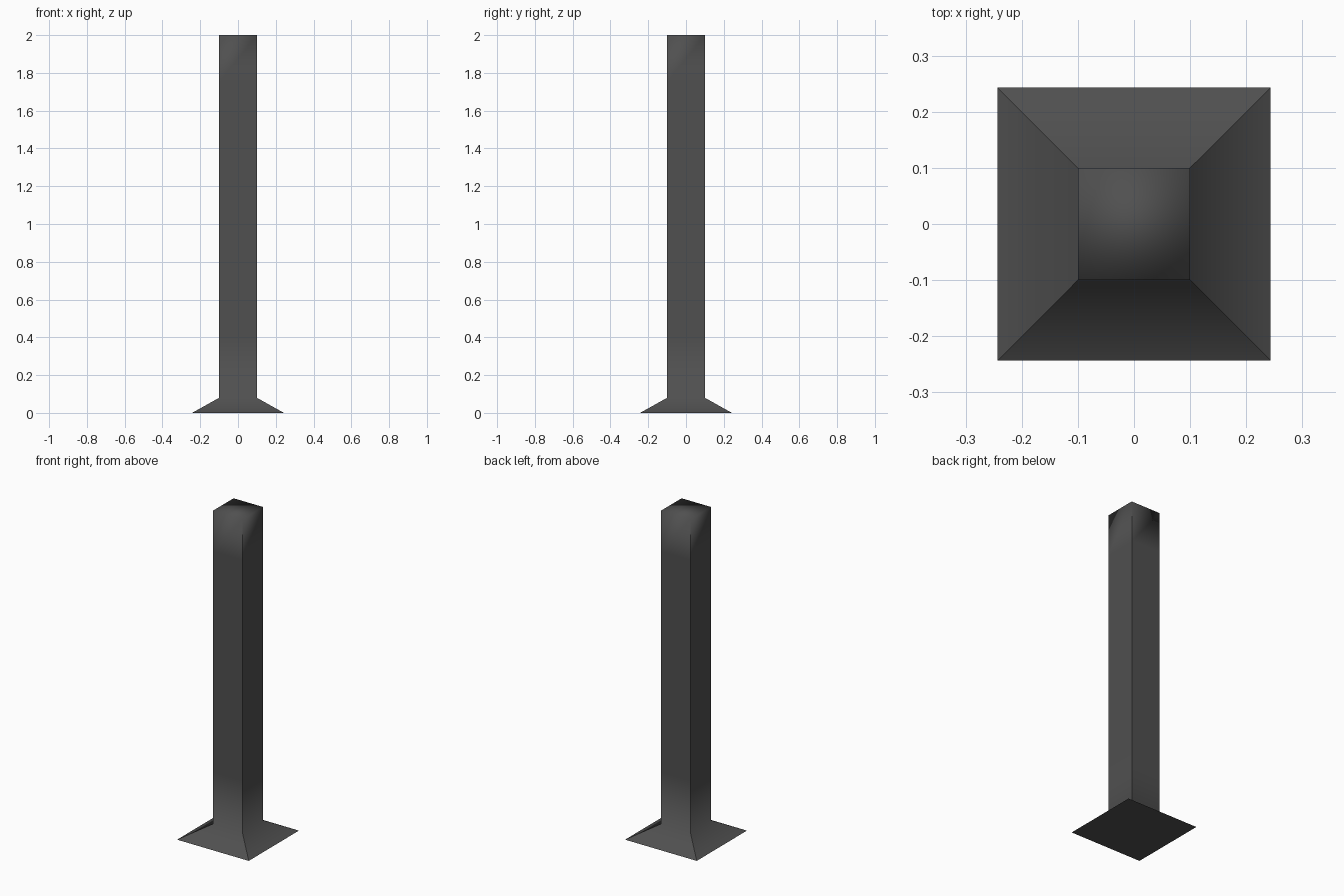
import bpy, bmesh

if "Cube" in bpy.data.objects:
    bpy.data.objects.remove(bpy.data.objects["Cube"])

mat = bpy.data.materials.new("dark_grey")
mat.diffuse_color = (0.08, 0.08, 0.08, 1)
mat.use_nodes = True
mat.node_tree.nodes["Principled BSDF"].inputs["Base Color"].default_value = mat.diffuse_color

# (half width, height): flared foot, then a straight square shaft
profile = [(0.243, 0.0), (0.1, 0.08), (0.1, 0.4), (0.1, 1.75), (0.1, 2.0)]
corners = [(-1, -1), (1, -1), (1, 1), (-1, 1)]

bm = bmesh.new()
rings = [[bm.verts.new((x * w, y * w, z)) for x, y in corners] for w, z in profile]
for low, high in zip(rings, rings[1:]):
    for i in range(4):
        j = (i + 1) % 4
        bm.faces.new((low[i], low[j], high[j], high[i]))
bm.faces.new(rings[0][::-1])
bm.faces.new(rings[-1])

# Smooth along the height, crisp corner edges and footprint
for f in bm.faces:
    f.smooth = True
for low, high in zip(rings, rings[1:]):
    for a, b in zip(low, high):
        bm.edges.get((a, b)).smooth = False
for i in range(4):
    bm.edges.get((rings[0][i], rings[0][(i + 1) % 4])).smooth = False

mesh = bpy.data.meshes.new("post")
bm.to_mesh(mesh)
bm.free()
mesh.materials.append(mat)
bpy.context.collection.objects.link(bpy.data.objects.new("post", mesh))
